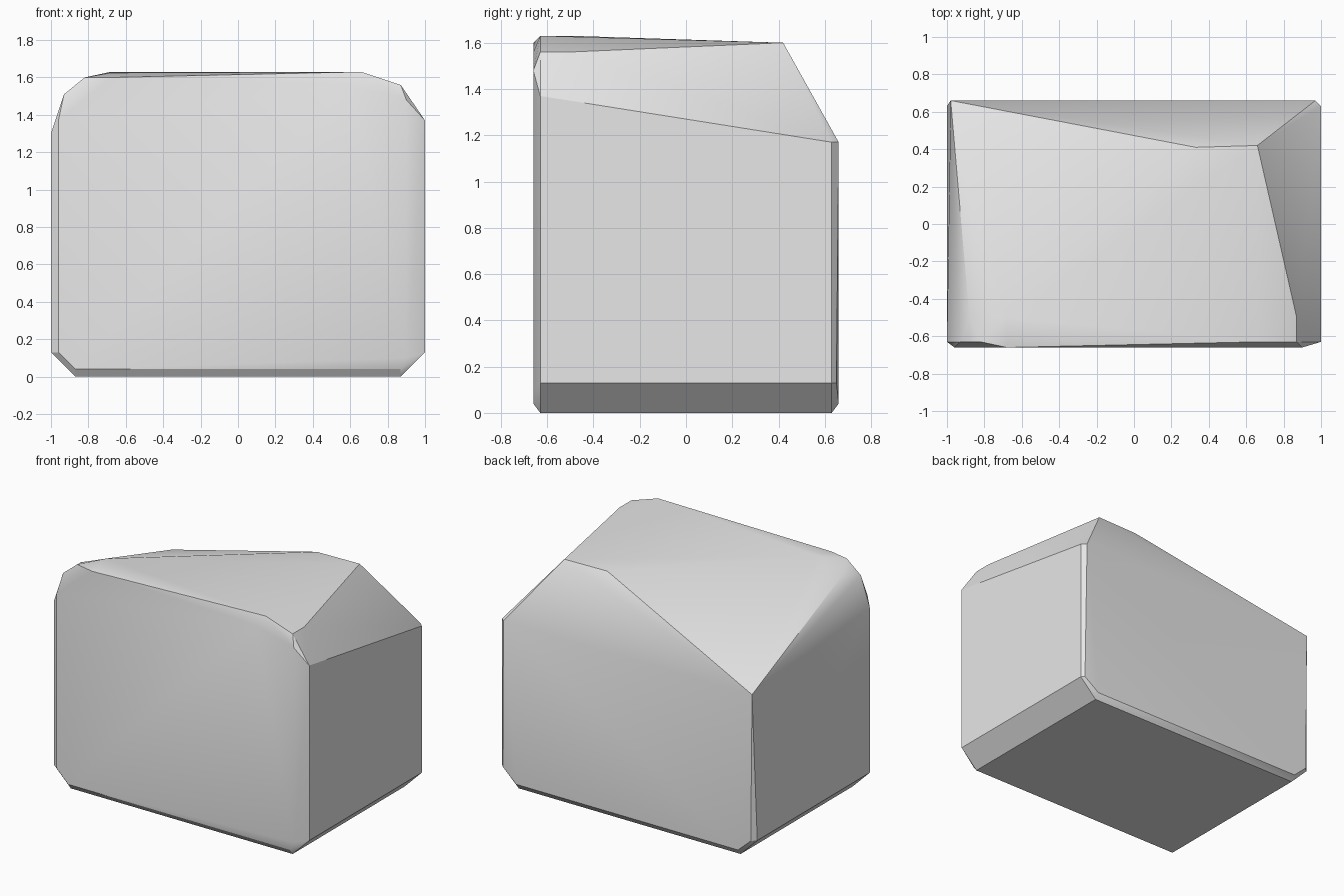
import bpy
import bmesh
import math
from mathutils import Vector

default_cube = bpy.data.objects.get("Cube")
if default_cube:
    bpy.data.objects.remove(default_cube, do_unlink=True)


def flat_material(name, colour):
    material = bpy.data.materials.new(name)
    material.use_nodes = True
    material.diffuse_color = colour
    shader = next(n for n in material.node_tree.nodes if n.type == "BSDF_PRINCIPLED")
    shader.inputs["Base Color"].default_value = colour
    return material


def mirrored(x, y, z):
    """Repeat one base corner in all four quadrants."""
    return [(sx * x, sy * y, z) for sx in (-1, 1) for sy in (-1, 1)]


def hull_object(name, points, material):
    """Wrap a convex faceted solid around the given corners."""
    mesh = bpy.data.meshes.new(name)
    bm = bmesh.new()
    for point in points:
        bm.verts.new(Vector(point))
    result = bmesh.ops.convex_hull(bm, input=bm.verts[:])
    # Drop corners that fall inside the solid
    spare = {g for g in result["geom_interior"] + result["geom_unused"]
             if isinstance(g, bmesh.types.BMVert)}
    if spare:
        bmesh.ops.delete(bm, geom=list(spare), context="VERTS")
    bmesh.ops.dissolve_limit(bm, angle_limit=math.radians(0.5),
                             verts=bm.verts[:], edges=bm.edges[:])
    bmesh.ops.recalc_face_normals(bm, faces=bm.faces[:])
    bm.to_mesh(mesh)
    bm.free()
    mesh.materials.append(material)
    obj = bpy.data.objects.new(name, mesh)
    bpy.context.scene.collection.objects.link(obj)
    return obj


# Chamfered base: underside, front and back lips, side lips
base = mirrored(.87, .63, 0) + mirrored(.87, .66, .04) + mirrored(1, .63, .13)

# Upright corners of the block
uprights = [
    (-.96, -.66, .13), (-.96, -.66, 1.37), (-1, -.63, 1.3),
    (.9, -.66, .1), (.9, -.66, 1.48), (1, -.63, 1.37),
    (-.97, .66, .13), (-.98, .66, 1.17),
    (.98, .65, .13), (1, .63, 1.17), (.97, .66, 1.17),
]

# Broken crown: front rim, then the ridge above the sloping back
crown = [
    (-.93, -.63, 1.51), (-.88, -.5, 1.55), (-.82, -.63, 1.6),
    (-.68, -.66, 1.6), (-.68, -.5, 1.63),
    (.6, -.66, 1.56), (.66, -.63, 1.63),
    (.87, -.63, 1.56), (.87, -.5, 1.56),
    (.33, .41, 1.6), (.66, .42, 1.6),
]

stone_grey = flat_material("stone grey", (.8, .8, .8, 1))
boulder = hull_object("boulder", base + uprights + crown, stone_grey)

# Soften shallow edges, keep the strong breaks crisp
bpy.ops.object.select_all(action="DESELECT")
boulder.select_set(True)
bpy.context.view_layer.objects.active = boulder
bpy.ops.object.shade_smooth_by_angle(angle=math.radians(30))
